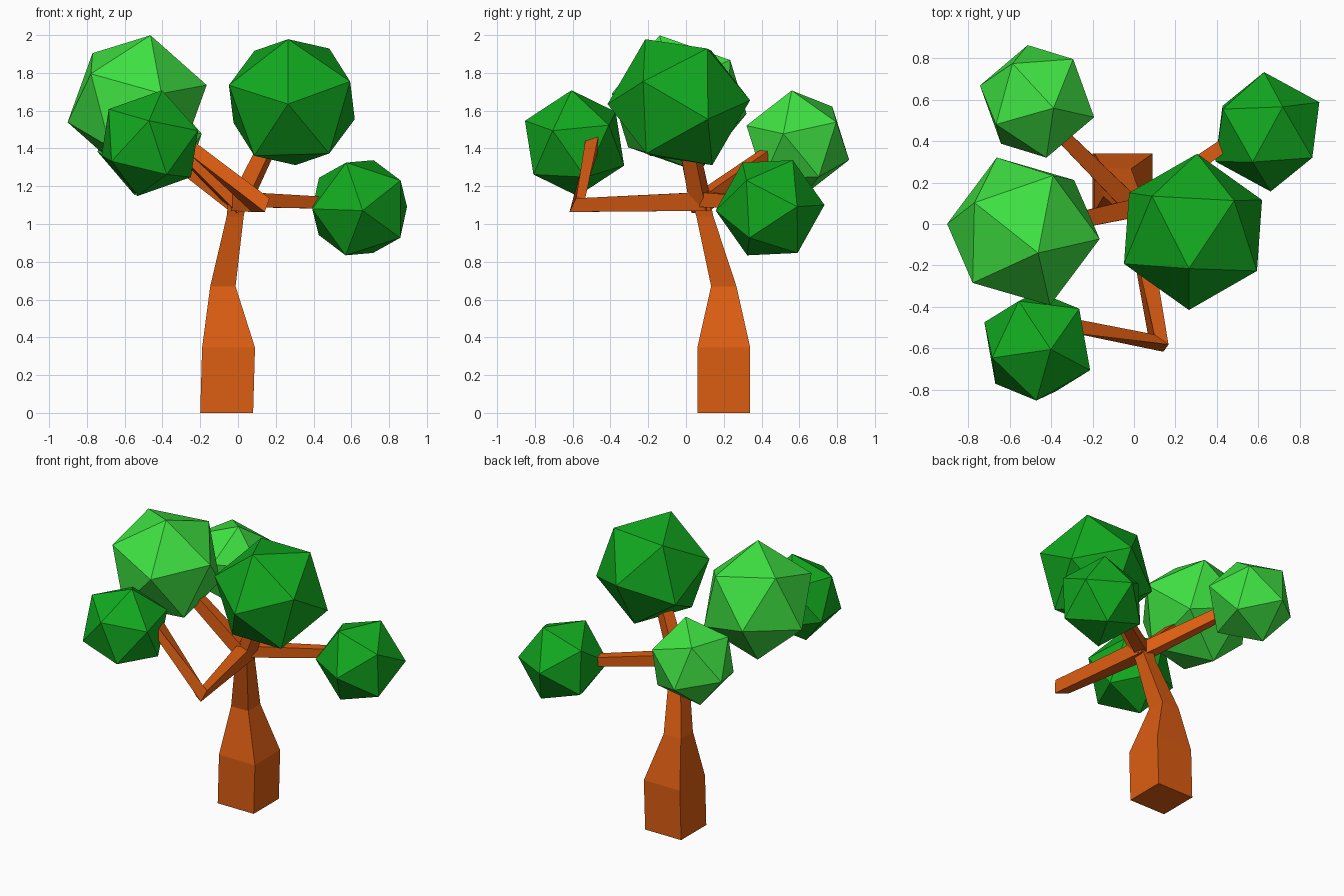
import bpy, bmesh
from mathutils import Vector, Matrix

if "Cube" in bpy.data.objects:
    bpy.data.objects.remove(bpy.data.objects["Cube"])


def material(name, rgb):
    m = bpy.data.materials.new(name)
    m.diffuse_color = (*rgb, 1)
    m.use_nodes = True
    m.node_tree.nodes["Principled BSDF"].inputs["Base Color"].default_value = m.diffuse_color
    return m


BARK = material("bark", (0.72, 0.11, 0.006))
DARK = material("dark_leaf", (0.006, 0.40, 0.014))
LIGHT = material("light_leaf", (0.05, 0.76, 0.055))


def finish(name, bm, mat):
    bmesh.ops.recalc_face_normals(bm, faces=bm.faces)
    me = bpy.data.meshes.new(name)
    bm.to_mesh(me)
    bm.free()
    me.materials.append(mat)
    ob = bpy.data.objects.new(name, me)
    bpy.context.collection.objects.link(ob)


def limb(name, path, level=False):
    """Square tapered limb through (x, y, z, half width) points."""
    bm = bmesh.new()
    pts = [Vector(p[:3]) for p in path]
    rings = []
    for i, p in enumerate(pts):
        d_in = (p - pts[max(i - 1, 0)]).normalized()
        d_out = (pts[min(i + 1, len(pts) - 1)] - p).normalized()
        t = (d_in + d_out).normalized()
        if level:
            u, v = Vector((1, 0, 0)), Vector((0, 1, 0))
        else:
            u = t.cross(Vector((0, 0, 1))).normalized()
            v = u.cross(t)
        h = path[i][3]
        rings.append([bm.verts.new(p + u * h * a + v * h * b)
                      for a, b in ((-1, -1), (1, -1), (1, 1), (-1, 1))])
    for r, s in zip(rings, rings[1:]):
        for k in range(4):
            bm.faces.new((r[k], r[(k + 1) % 4], s[(k + 1) % 4], s[k]))
    bm.faces.new(rings[0])
    bm.faces.new(rings[-1])
    finish(name, bm, BARK)


def foliage(name, centre, radius, pole, neighbour, mat):
    """Icosahedron turned so two adjacent corners point along pole and neighbour."""
    z = Vector(pole).normalized()
    n = Vector(neighbour)
    x = (n - z * n.dot(z)).normalized()
    y = z.cross(x)
    rot = Matrix((x, y, z)).transposed().to_4x4()
    bm = bmesh.new()
    bmesh.ops.create_icosphere(bm, subdivisions=1, radius=radius,
                               matrix=Matrix.Translation(centre) @ rot)
    finish(name, bm, mat)


# Trunk, leaning forward as it narrows to the fork
limb("trunk", [(-0.06, 0.20, 0, 0.14), (-0.05, 0.20, 0.345, 0.14),
               (-0.08, 0.20, 0.67, 0.067), (-0.015, 0.10, 1.04, 0.045),
               (0.0, 0.075, 1.14, 0.05)], level=True)

# Branches
limb("front_branch", [(0.0, 0.12, 1.12, 0.05), (0.12, -0.575, 1.10, 0.042),
                      (-0.30, -0.49, 1.45, 0.034)])
limb("right_branch", [(0.0, 0.08, 1.13, 0.04), (0.52, 0.44, 1.11, 0.03)])
limb("back_left_branch", [(0.0, 0.08, 1.11, 0.045), (-0.40, 0.48, 1.40, 0.032)])
limb("left_branch", [(0.02, 0.08, 1.09, 0.045), (-0.40, -0.01, 1.50, 0.036)])
limb("upper_branch", [(0.0, 0.08, 1.09, 0.045), (0.20, 0.0, 1.50, 0.036)])

# Foliage balls
foliage("upper_foliage", (0.285, -0.038, 1.645), 0.378,
        (-0.02, -0.375, -0.01), (-0.02, -0.18, 0.337), DARK)
foliage("left_foliage", (-0.534, -0.036, 1.637), 0.383,
        (0.366, -0.036, 0.098), (0.068, -0.104, 0.363), LIGHT)
foliage("front_foliage", (-0.467, -0.59, 1.428), 0.288,
        (0.066, -0.016, 0.283), (0.262, -0.12, 0.042), DARK)
foliage("right_foliage", (0.644, 0.445, 1.086), 0.289,
        (-0.016, 0.291, 0.015), (0.079, 0.09, 0.26), DARK)
foliage("back_left_foliage", (-0.468, 0.592, 1.43), 0.29,
        (0.175, 0.205, 0.11), (-0.05, 0.272, -0.095), LIGHT)
